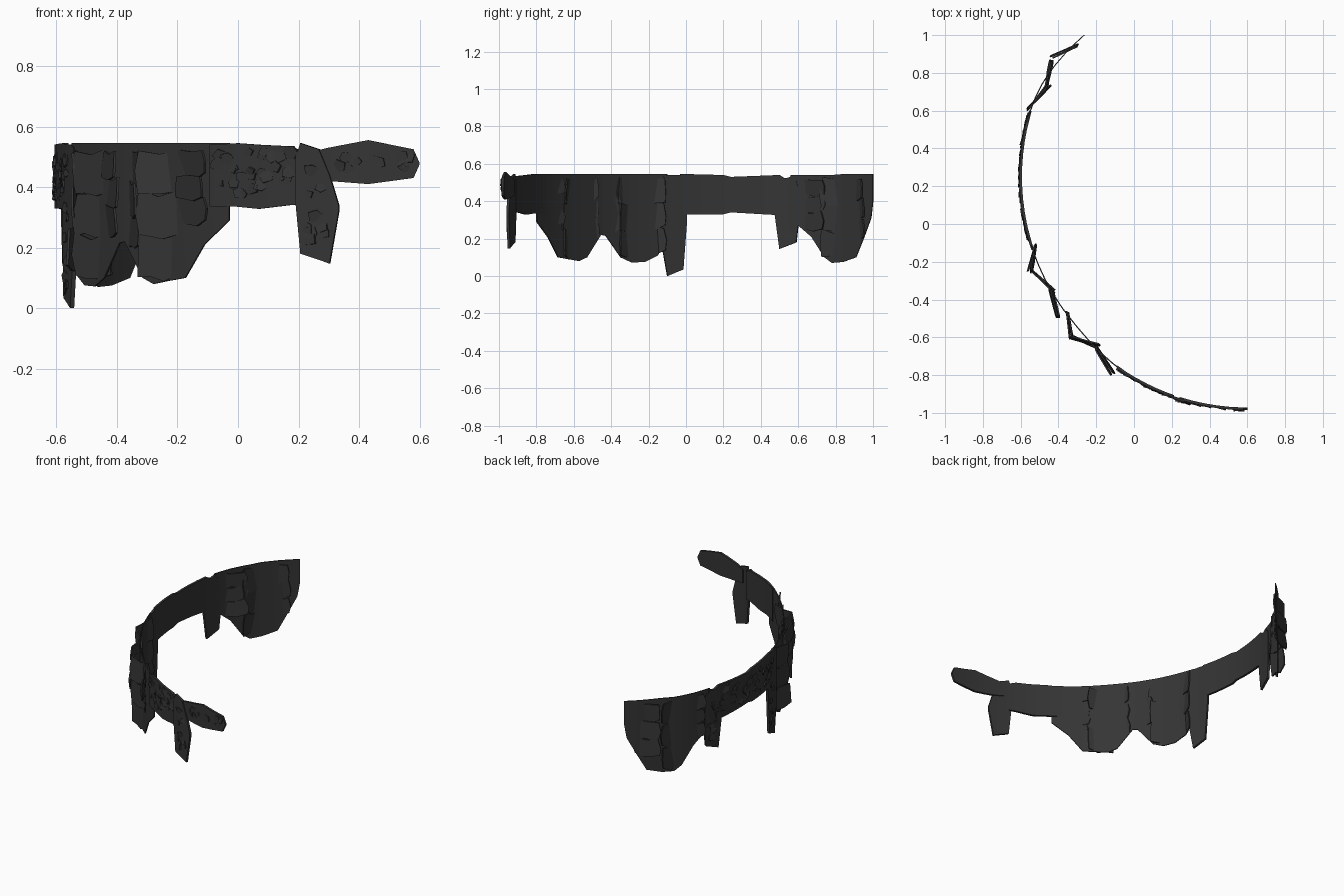
import bpy, bmesh, math, random
from mathutils import Vector

if "Cube" in bpy.data.objects:
    bpy.data.objects.remove(bpy.data.objects["Cube"])

random.seed(4)
CX, CY, R = 0.605, 0.25, 1.205
mat = bpy.data.materials.new("dark_grey")
mat.diffuse_color = (0.035, 0.035, 0.035, 1)
mat.use_nodes = True
mat.node_tree.nodes["Principled BSDF"].inputs["Base Color"].default_value = mat.diffuse_color


def from_y(y):
    return math.asin((CY - y) / R)


def from_x(x):
    return math.acos(max(-1, min(1, (CX - x) / R)))


def arc(a, z, off=0.0):
    # point on the plan arc, off = outward distance
    y = CY - (R + off) * math.sin(a)
    x = CX - (R + off) * math.cos(a)
    if y > 0.6:
        x += 0.47 * (y - 0.6) ** 2
    # the front run swings slightly further forward
    y -= 0.024 * max(0, min(1, (-0.55 - y) / 0.2))
    return Vector((x, y, z))


def finish(bm, name, smooth=False):
    bmesh.ops.recalc_face_normals(bm, faces=bm.faces)
    me = bpy.data.meshes.new(name)
    bm.to_mesh(me)
    bm.free()
    ob = bpy.data.objects.new(name, me)
    bpy.context.collection.objects.link(ob)
    me.materials.append(mat)
    if smooth:
        bpy.context.view_layer.objects.active = ob
        ob.select_set(True)
        bpy.ops.object.shade_smooth_by_angle(angle=math.radians(30))
        ob.select_set(False)
    return ob


def panel(name, conv, cols, thick=0.012, off=0.0, rows=3):
    # curved sheet from columns of (position, top z, bottom z)
    fine = []
    for (u0, t0, b0), (u1, t1, b1) in zip(cols, cols[1:]):
        n = max(1, round(abs(u1 - u0) / 0.06))
        for i in range(n):
            f = i / n
            fine.append((u0 + (u1 - u0) * f, t0 + (t1 - t0) * f, b0 + (b1 - b0) * f))
    fine.append(cols[-1])
    bm = bmesh.new()
    grid = [[[bm.verts.new(arc(conv(u), t + (b - t) * r / rows, off + s))
              for r in range(rows + 1)] for u, t, b in fine] for s in (-thick / 2, thick / 2)]
    n = len(fine) - 1
    for g in grid:
        for i in range(n):
            for r in range(rows):
                bm.faces.new((g[i][r], g[i + 1][r], g[i + 1][r + 1], g[i][r + 1]))
    a, b = grid
    for i in range(n):
        for r in (0, rows):
            bm.faces.new((a[i][r], a[i + 1][r], b[i + 1][r], b[i][r]))
    for r in range(rows):
        for i in (0, n):
            bm.faces.new((a[i][r], a[i][r + 1], b[i][r + 1], b[i][r]))
    finish(bm, name, True)


def slab(bm, ring, normal, thick):
    # flat plate from an outline
    lo = [bm.verts.new(p - normal * thick / 2) for p in ring]
    hi = [bm.verts.new(p + normal * thick / 2) for p in ring]
    bm.faces.new(lo[::-1])
    bm.faces.new(hi)
    for k in range(len(ring)):
        m = (k + 1) % len(ring)
        bm.faces.new((lo[k], lo[m], hi[m], hi[k]))


def chips(name, conv, u0, u1, z0, z1, count, off=0.006):
    # irregular flat stone chips on the outer face
    bm = bmesh.new()
    for _ in range(count):
        a = conv(random.uniform(u0, u1))
        n = Vector((-math.cos(a), -math.sin(a), 0))
        t = (Vector((math.sin(a), -math.cos(a), 0)) + n * random.uniform(-.25, .25)).normalized()
        up = (Vector((0, 0, 1)) + n * random.uniform(-.2, .2)).normalized()
        c = arc(a, random.uniform(z0, z1), off)
        s, k, st = random.uniform(.018, .03), random.choice((4, 5, 5, 6)), random.uniform(0, 6)
        ring = []
        for i in range(k):
            ang, j = st + math.tau * i / k, s * random.uniform(.75, 1.15)
            ring.append(c + t * math.cos(ang) * j + up * math.sin(ang) * j * 0.8)
        slab(bm, ring, t.cross(up), 0.008)
    finish(bm, name)


def plates(name, folds):
    # folded overlapping plates: (x0, y0, x1, y1, bottom z), jagged joints between rows
    bm = bmesh.new()
    outline = ((0, .06), (.3, 0), (.62, -.06), (1, .08), (1.04, .55), (.96, 1.04), (.5, .97), (.04, 1.05), (-.05, .5))
    for x0, y0, x1, y1, zb in folds:
        p, q = Vector((x0, y0, 0)), Vector((x1, y1, 0))
        d = (q - p).normalized()
        n = Vector((d.y, -d.x, 0))
        if n.dot(p - Vector((CX, CY, 0))) < 0:
            n = -n
        h = (0.515 - zb) / 3
        for r in range(3):
            lean, turn, base = random.uniform(-.1, .1), random.uniform(-.1, .1), random.uniform(-.006, .01)
            ring = []
            for u, v in outline:
                u += random.uniform(-.04, .04)
                v += random.uniform(-.07, .07)
                ring.append(p + (q - p) * u + Vector((0, 0, zb + h * (r + v)))
                            + n * (base + turn * (u - .5) * .13 + lean * (v - .5) * h))
            slab(bm, ring, n, 0.008)
    finish(bm, name)


# Hanging lobes with scalloped lower edges
panel("lobe_front", from_y, [(-.775, .545, .29), (-.72, .545, .21), (-.67, .545, .10), (-.62, .545, .09),
                             (-.57, .545, .08), (-.53, .545, .10), (-.455, .545, .22)], 0.006)
panel("lobe_middle", from_y, [(-.455, .545, .22), (-.43, .545, .215), (-.35, .545, .10), (-.29, .545, .072),
                              (-.22, .545, .075), (-.15, .545, .11), (-.10, .545, .22)], 0.006)
panel("lobe_back", from_y, [(.56, .54, .27), (.60, .54, .27), (.67, .54, .21), (.74, .54, .10), (.78, .54, .07),
                            (.84, .545, .075), (.91, .545, .10), (.95, .545, .2), (.99, .545, .31), (1, .545, .40)], 0.006)

# Narrow bands linking the lobes
panel("band_side", from_y, [(-.03, .545, .33), (.0, .545, .33), (.2, .54, .33), (.24, .53, .34), (.5, .54, .325),
                            (.53, .52, .325), (.57, .535, .33)], 0.014)
panel("band_front", from_x, [(-.09, .54, .335), (0, .545, .335), (.07, .54, .328), (.17, .535, .34), (.21, .52, .34)], 0.014)
panel("band_end", from_x, [(.24, .515, .43), (.30, .53, .42), (.43, .555, .41), (.58, .525, .43), (.60, .48, .475)], 0.014)

# Pointed hanging straps
panel("strap_front", from_x, [(.195, .5, .34), (.21, .545, .18), (.27, .525, .16), (.305, .44, .147), (.335, .34, .32)], 0.014, 0.006)
panel("strap_middle", from_y, [(-.135, .53, .2), (-.10, .54, .0), (-.015, .54, .035), (.005, .52, .3)], 0.014, 0)
panel("strap_back", from_y, [(.475, .5, .33), (.50, .53, .145), (.59, .51, .18), (.60, .48, .27)], 0.014, 0)

# Folded plates over the lobes
plates("plates_front", [(-.35, -.47, -.33, -.60, .2), (-.33, -.60, -.19, -.65, .10), (-.20, -.66, -.11, -.79, .28)])
plates("plates_middle", [(-.52, -.11, -.55, -.25, .13), (-.54, -.25, -.42, -.35, .10), (-.43, -.35, -.405, -.49, .24)])
plates("plates_back", [(-.56, .61, -.45, .73, .25), (-.46, .72, -.43, .86, .10), (-.43, .88, -.30, .94, .2)])

# Stone chips
chips("chips_front_band", from_x, -.07, .18, .36, .52, 26)
chips("chips_end_band", from_x, .28, .58, .46, .51, 11)
chips("chips_side_band", from_y, -.08, .55, .36, .51, 50)
chips("chips_front_strap", from_x, .23, .29, .19, .5, 10, 0.012)
chips("chips_middle_strap", from_y, -.09, -.03, .06, .34, 8)
chips("chips_back_strap", from_y, .51, .58, .2, .34, 6)
